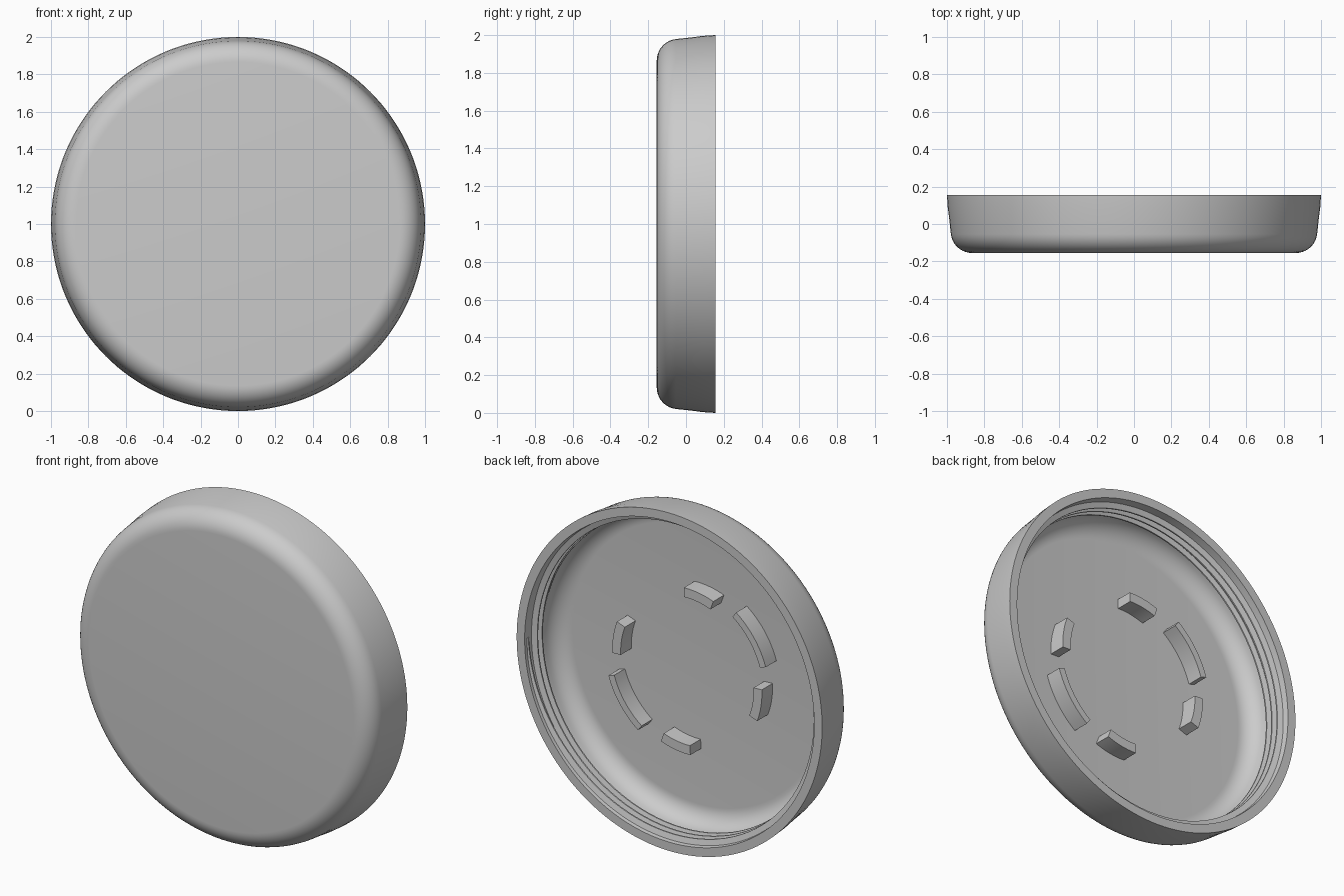
import bpy, bmesh
from math import sin, cos, pi, radians

if "Cube" in bpy.data.objects:
    bpy.data.objects.remove(bpy.data.objects["Cube"], do_unlink=True)

grey = bpy.data.materials.new("plain grey")
grey.use_nodes = True
grey.diffuse_color = (0.6, 0.6, 0.6, 1)
grey.node_tree.nodes["Principled BSDF"].inputs["Base Color"].default_value = (0.6, 0.6, 0.6, 1)

FLOOR = -0.11


def polar(r, y, a):
    return (r * cos(a), y, 1 + r * sin(a))


def finish(bm, name):
    bmesh.ops.recalc_face_normals(bm, faces=bm.faces[:])
    mesh = bpy.data.meshes.new(name)
    bm.to_mesh(mesh)
    bm.free()
    mesh.materials.append(grey)
    ob = bpy.data.objects.new(name, mesh)
    bpy.context.collection.objects.link(ob)
    bpy.ops.object.select_all(action="DESELECT")
    ob.select_set(True)
    bpy.context.view_layer.objects.active = ob
    bpy.ops.object.shade_smooth_by_angle(angle=radians(30))
    return ob


def sweep(name, sections, closed_path):
    """Skin a closed cross-section along a list of sections."""
    bm = bmesh.new()
    rings = [[bm.verts.new(p) for p in s] for s in sections]
    n = len(rings[0])
    pairs = list(zip(rings, rings[1:]))
    if closed_path:
        pairs.append((rings[-1], rings[0]))
    else:
        bm.faces.new(rings[0])
        bm.faces.new(rings[-1])
    for a, b in pairs:
        for i in range(n):
            j = (i + 1) % n
            bm.faces.new((a[i], a[j], b[j], b[i]))
    return finish(bm, name)


def fillet(r, y, radius, steps=10):
    return [(r + radius * sin(t), y - radius * cos(t))
            for t in (radians(83) * i / steps for i in range(steps + 1))]


# Lathed shell: rounded outside, rim, rounded inside
outside = fillet(0.865, -0.04, 0.115) + [(0.988, 0.03), (0.996, 0.09), (1.0, 0.155)]
inside = fillet(0.82, 0.0, 0.11) + [(0.94, 0.05), (0.948, 0.155)]
profile = outside + inside[::-1]
SEG = 144
bm = bmesh.new()
rings = [[bm.verts.new(polar(r, y, 2 * pi * k / SEG)) for k in range(SEG)] for r, y in profile]
for a, b in zip(rings, rings[1:]):
    for k in range(SEG):
        m = (k + 1) % SEG
        bm.faces.new((a[k], a[m], b[m], b[k]))
bm.faces.new(rings[0])
bm.faces.new(rings[-1])
finish(bm, "cap_shell")

# Helical screw thread with tapered ends
TURNS, PITCH, STEPS = 3, 0.042, 100
sections = []
for i in range(TURNS * STEPS + 1):
    t = i / STEPS
    a = 2 * pi * t
    y = 0.0 + PITCH * t
    h = 0.028 * min(1, t * 8 + 0.02, (TURNS - t) * 8 + 0.02)
    wall = 0.936 + 0.05 * y
    sections.append([polar(wall + 0.012, y - 0.016, a), polar(wall - h, y - 0.004, a),
                     polar(wall - h, y + 0.004, a), polar(wall + 0.012, y + 0.016, a)])
sweep("screw_thread", sections, False)


# Curved tabs standing on the inner floor
def tab(name, centre, width, r0, r1):
    steps = 10
    path = [radians(centre + width * (i / steps - 0.5)) for i in range(steps + 1)]
    sweep(name, [[polar(r0, FLOOR - 0.01, a), polar(r1, FLOOR - 0.01, a),
                  polar(r1, FLOOR + 0.1, a), polar(r0, FLOOR + 0.1, a)] for a in path], False)


for k in range(4):
    tab(f"small_tab_{k + 1}", 9 + 90 * k, 23, 0.435, 0.49)
for k in range(2):
    tab(f"long_tab_{k + 1}", 144.5 + 180 * k, 36, 0.50, 0.54)
